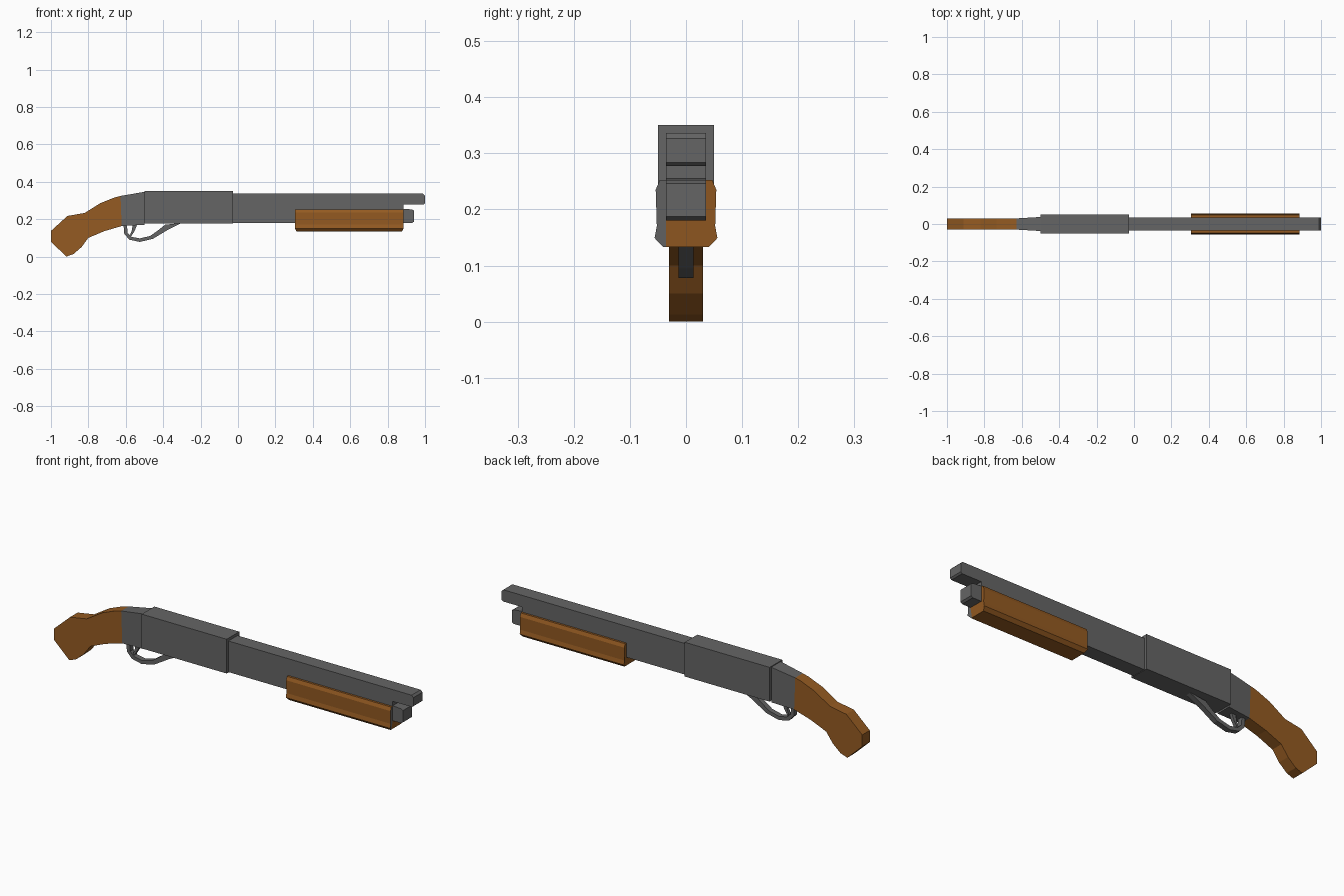
import bpy
import bmesh
from mathutils import Vector

cube = bpy.data.objects.get("Cube")
if cube:
    bpy.data.objects.remove(cube, do_unlink=True)


def material(name, color):
    m = bpy.data.materials.new(name)
    m.use_nodes = True
    m.diffuse_color = (*color, 1)
    m.node_tree.nodes["Principled BSDF"].inputs["Base Color"].default_value = (*color, 1)
    return m


steel = material("steel grey", (0.13, 0.13, 0.13))
wood = material("wood brown", (0.3, 0.105, 0.016))


def prism(outline, axis, start, end):
    """Extrude a closed outline along an axis and return it as a bmesh."""
    bm = bmesh.new()
    place = (lambda p: (start, p[0], p[1])) if axis == "x" else (lambda p: (p[0], start, p[1]))
    face = bm.faces.new([bm.verts.new(place(p)) for p in outline])
    moved = bmesh.ops.extrude_face_region(bm, geom=[face])["geom"]
    shift = Vector((end - start, 0, 0)) if axis == "x" else Vector((0, end - start, 0))
    bmesh.ops.translate(bm, vec=shift, verts=[g for g in moved if isinstance(g, bmesh.types.BMVert)])
    bmesh.ops.recalc_face_normals(bm, faces=bm.faces)
    return bm


def finish(name, bm, *mats):
    mesh = bpy.data.meshes.new(name)
    bm.to_mesh(mesh)
    bm.free()
    for m in mats:
        mesh.materials.append(m)
    obj = bpy.data.objects.new(name, mesh)
    bpy.context.collection.objects.link(obj)
    return obj


def side_part(name, outline, half, mat):
    return finish(name, prism(outline, "y", -half, half), mat)


# Grip
side_part("grip", [
    (-1, .137), (-.912, .217), (-.82, .233), (-.735, .286), (-.66, .316), (-.628, .324),
    (-.622, .163), (-.714, .136), (-.8, .1), (-.837, .05), (-.88, .013), (-.917, 0), (-1, .078),
], .03, wood)

# Tang, widening from the grip towards the receiver
bm = prism([(-.628, .324), (-.5, .346), (-.5, .17), (-.622, .163)], "y", -.03, .03)
for v in bm.verts:
    if v.co.x > -.55:
        v.co.y *= 1.25
finish("tang", bm, steel)

# Receiver
side_part("receiver", [(-.5, .178), (-.028, .178), (-.028, .35), (-.5, .35)], .05, steel)

# Barrel and magazine tube, one slab with two chamfered ends
side_part("barrel_and_tube", [
    (-.04, .18), (.932, .18), (.942, .187), (.942, .246), (.93, .252), (.885, .255),
    (.885, .277), (.992, .277), (1, .284), (1, .326), (.99, .336), (-.04, .336),
], .036, steel)

# Trigger guard band
outer = [(-.612, .17), (-.608, .12), (-.58, .09), (-.525, .078), (-.455, .095), (-.375, .143), (-.3, .18)]
inner = [(-.39, .17), (-.43, .138), (-.47, .11), (-.525, .097), (-.568, .105), (-.59, .125), (-.594, .17)]
side_part("trigger_guard", outer + inner, .013, steel)

# Trigger
side_part("trigger", [
    (-.562, .175), (-.568, .14), (-.578, .112), (-.57, .11), (-.552, .138), (-.538, .175),
], .008, steel)

# Sliding fore-end: a U-shaped section around the tube
right = [(.036, .18), (.036, .252), (.047, .252), (.054, .235), (.052, .17), (.056, .149), (.041, .133)]
left = [(-y, z) for y, z in reversed(right)]
bm = prism(right + left, "x", .305, .885)
for v in bm.verts:
    if v.co.z < .14:
        v.co.x += .008 if v.co.x < .5 else -.008
bm.normal_update()

# Its right arm has a steel end
cap = max(bm.faces, key=lambda f: f.calc_center_median().x)
bmesh.ops.bisect_plane(bm, geom=[cap, *cap.edges, *cap.verts],
                       plane_co=(0, -.036, 0), plane_no=(0, 1, 0), dist=.0001)
for f in bm.faces:
    c = f.calc_center_median()
    if f.normal.x > .9 and c.x > .8 and c.y < -.036:
        f.material_index = 1
finish("fore_end", bm, wood, steel)
